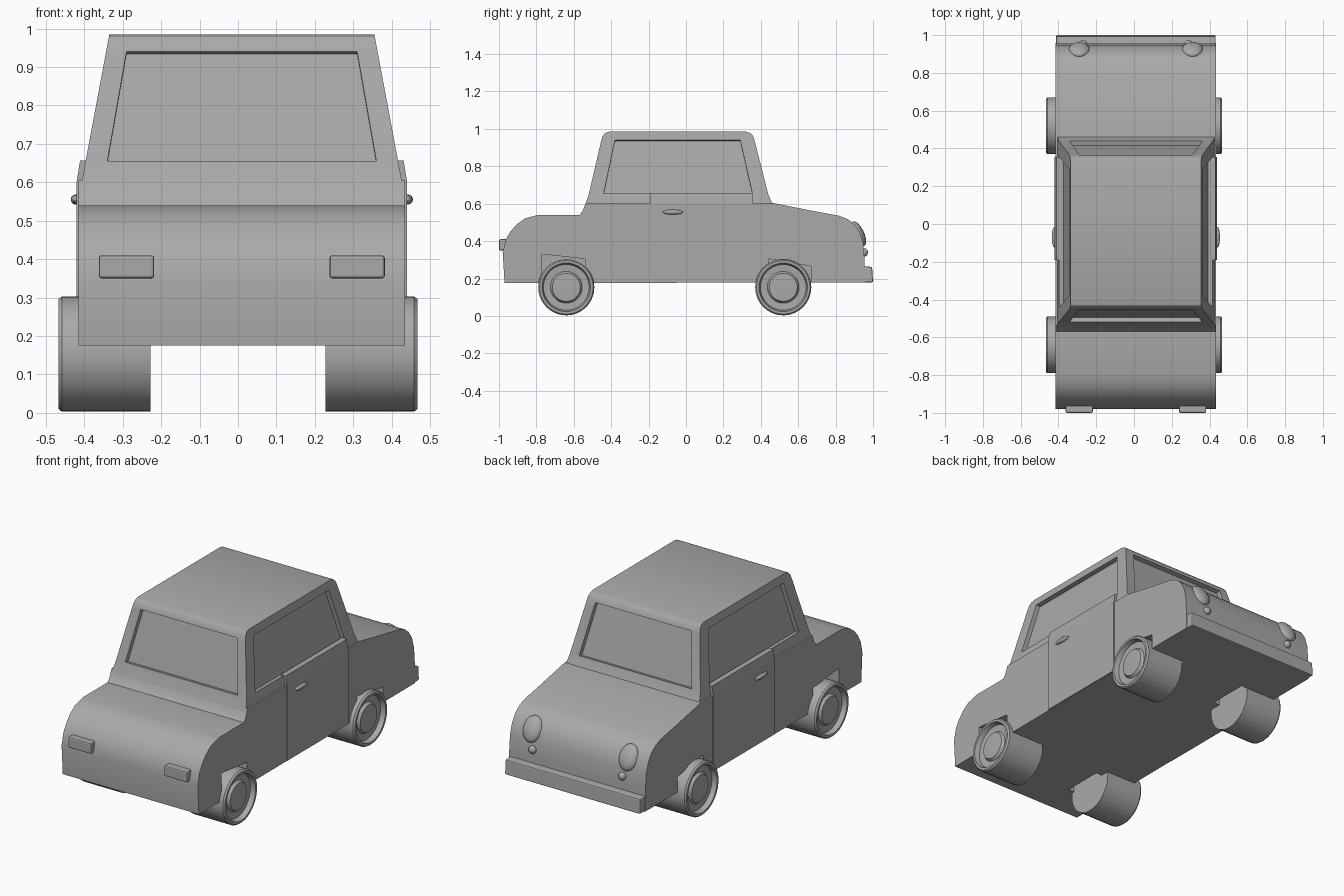
import bpy, bmesh, math
from mathutils import Vector, Matrix

if "Cube" in bpy.data.objects:
    bpy.data.objects.remove(bpy.data.objects["Cube"])

CX = 0.01  # body centre line

grey = bpy.data.materials.new("plain grey")
grey.use_nodes = True
grey.diffuse_color = (0.4, 0.4, 0.4, 1)
grey.node_tree.nodes["Principled BSDF"].inputs["Base Color"].default_value = (0.4, 0.4, 0.4, 1)


def finish(name, bm):
    bmesh.ops.recalc_face_normals(bm, faces=bm.faces)
    mesh = bpy.data.meshes.new(name)
    bm.to_mesh(mesh)
    bm.free()
    mesh.materials.append(grey)
    obj = bpy.data.objects.new(name, mesh)
    bpy.context.collection.objects.link(obj)
    return obj


def prism(name, outline, a, b, place, bevel=0):
    """Extrude a 2D outline from a to b; place maps (u, v, w) to a point."""
    bm = bmesh.new()
    rings = [[bm.verts.new(place(u, v, w)) for u, v in outline] for w in (a, b)]
    for ring in rings:
        bm.faces.new(ring)
    n = len(outline)
    for i in range(n):
        j = (i + 1) % n
        bm.faces.new((rings[0][i], rings[0][j], rings[1][j], rings[1][i]))
    if bevel:
        bmesh.ops.bevel(bm, geom=bm.edges[:], offset=bevel, segments=2,
                        profile=0.5, affect='EDGES')
    return finish(name, bm)


def activate(obj):
    bpy.ops.object.select_all(action='DESELECT')
    obj.select_set(True)
    bpy.context.view_layer.objects.active = obj


def smooth(obj, angle=32):
    activate(obj)
    bpy.ops.object.shade_smooth_by_angle(angle=math.radians(angle))


def cut(obj, cutters):
    activate(obj)
    for cutter in cutters:
        mod = obj.modifiers.new("cut", 'BOOLEAN')
        mod.operation = 'DIFFERENCE'
        mod.solver = 'EXACT'
        mod.object = cutter
        bpy.ops.object.modifier_apply(modifier=mod.name)
        bpy.data.objects.remove(cutter)


def slab(corners, depth):
    """Window cutter: a quad thickened to both sides along its normal."""
    pts = [Vector(c) for c in corners]
    n = (pts[1] - pts[0]).cross(pts[2] - pts[0]).normalized() * depth
    bm = bmesh.new()
    for p in pts:
        bm.verts.new(p + n)
        bm.verts.new(p - n)
    bmesh.ops.convex_hull(bm, input=bm.verts[:])
    return finish("window_cutter", bm)


def ellipsoid(name, centre, size, tilt=0):
    bm = bmesh.new()
    bmesh.ops.create_uvsphere(bm, u_segments=24, v_segments=14, radius=1)
    m = Matrix.Translation(centre) @ Matrix.Rotation(tilt, 4, 'X') @ Matrix.Diagonal((*size, 1))
    bmesh.ops.transform(bm, matrix=m, verts=bm.verts)
    smooth(finish(name, bm), 60)


def along_x(u, v, w):
    return (CX + w, u, v)


# Lower body: side profile with boot and bonnet
body_profile = [
    (-0.97, 0.175), (-0.98, 0.34), (-0.965, 0.405), (-0.94, 0.45), (-0.905, 0.49),
    (-0.86, 0.522), (-0.79, 0.54), (-0.57, 0.54), (-0.553, 0.56), (-0.535, 0.605),
    (0.46, 0.605), (0.66, 0.565), (0.82, 0.535), (0.865, 0.518), (0.9, 0.49),
    (0.93, 0.445), (0.948, 0.385), (0.955, 0.3), (0.957, 0.18)]
body = prism("body", body_profile, -0.425, 0.425, along_x)

# Wheel arches
rear_arch = [(-0.77, 0.1), (-0.77, 0.33), (-0.54, 0.305), (-0.54, 0.1)]
front_arch = [(0.44, 0.1), (0.44, 0.305), (0.67, 0.265), (0.67, 0.1)]
cut(body, [prism("arch_cutter", arch, s * 0.2, s * 0.6, along_x)
           for arch in (rear_arch, front_arch) for s in (-1, 1)])
smooth(body)


# Cabin: tapers towards the roof
def half_width(z):
    return 0.415 - 0.187 * (z - 0.61)


def front_y(z):
    return 0.37 + 0.2545 * (0.925 - z)


def rear_y(z):
    return -0.455 - 0.2333 * (0.93 - z)


cabin_profile = [
    (-0.548, 0.57), (-0.536, 0.605), (rear_y(0.64), 0.64), (-0.455, 0.93), (-0.447, 0.96),
    (-0.432, 0.978), (-0.41, 0.985), (0.32, 0.985), (0.344, 0.978), (0.36, 0.96),
    (0.37, 0.925), (front_y(0.65), 0.65), (0.46, 0.605), (0.475, 0.57)]
cabin = prism("cabin", cabin_profile, -1, 1,
              lambda u, v, w: (CX + w * half_width(v), u, v))

# Recessed windows
LOW, HIGH, DEPTH = 0.655, 0.94, 0.025
cutters = []
for s in (-1, 1):
    xl, xh = CX + s * half_width(LOW), CX + s * half_width(HIGH)
    cutters.append(slab([(xl, -0.44, LOW), (xl, 0.355, LOW),
                         (xh, 0.29, HIGH), (xh, -0.38, HIGH)], DEPTH))
for slope in (front_y, rear_y):
    yl, yh = slope(LOW), slope(HIGH)
    cutters.append(slab([(CX - 0.35, yl, LOW), (CX + 0.35, yl, LOW),
                         (CX + 0.3, yh, HIGH), (CX - 0.3, yh, HIGH)], DEPTH))
cut(cabin, cutters)
smooth(cabin)

# Bumper below the headlights
prism("bumper", [(0.93, 0.18), (1.0, 0.18), (0.995, 0.262), (0.93, 0.268)],
      -0.422, 0.422, along_x, 0.006)

# Wheel section: radius and distance from the centre line
wheel_section = [(0, 0.228), (0.15, 0.228), (0.15, 0.458), (0.143, 0.467), (0.13, 0.467),
                 (0.122, 0.44), (0.085, 0.437), (0.075, 0.452), (0, 0.457)]


def wheel(name, s, y):
    bm = bmesh.new()
    verts = [bm.verts.new((s * x, y, 0.153 + r)) for r, x in wheel_section]
    edges = [bm.edges.new(pair) for pair in zip(verts, verts[1:])]
    bmesh.ops.spin(bm, geom=verts + edges, cent=(0, y, 0.153), axis=(1, 0, 0),
                   angle=math.tau, steps=40)
    bmesh.ops.remove_doubles(bm, verts=bm.verts[:], dist=0.0005)
    smooth(finish(name, bm))


# Parts repeated on both sides
for side, s in (("left", 1), ("right", -1)):
    wheel("rear_wheel_" + side, s, -0.64)
    wheel("front_wheel_" + side, s, 0.52)

    # Door panel with a ledge under the window
    door = [(0.39, 0.18), (0.43, 0.18), (0.43, 0.6), (0.421, 0.657), (0.39, 0.657)]
    prism("door_" + side, door, -0.19, 0.355,
          lambda u, v, w: (CX + s * u, w, v))
    ellipsoid("door_handle_" + side, (CX + s * 0.432, -0.07, 0.555), (0.013, 0.054, 0.013))

    # Lamps
    ellipsoid("headlight_" + side, (CX + s * 0.3, 0.922, 0.44), (0.056, 0.03, 0.072), 0.45)
    ellipsoid("indicator_" + side, (CX + s * 0.28, 0.953, 0.34), (0.022, 0.02, 0.022))
    tail = [(-0.072, 0.35), (0.072, 0.35), (0.072, 0.41), (-0.072, 0.41)]
    prism("tail_light_" + side, tail, -1.0, -0.95,
          lambda u, v, w: (CX + s * 0.3 + u, w, v), 0.007)
